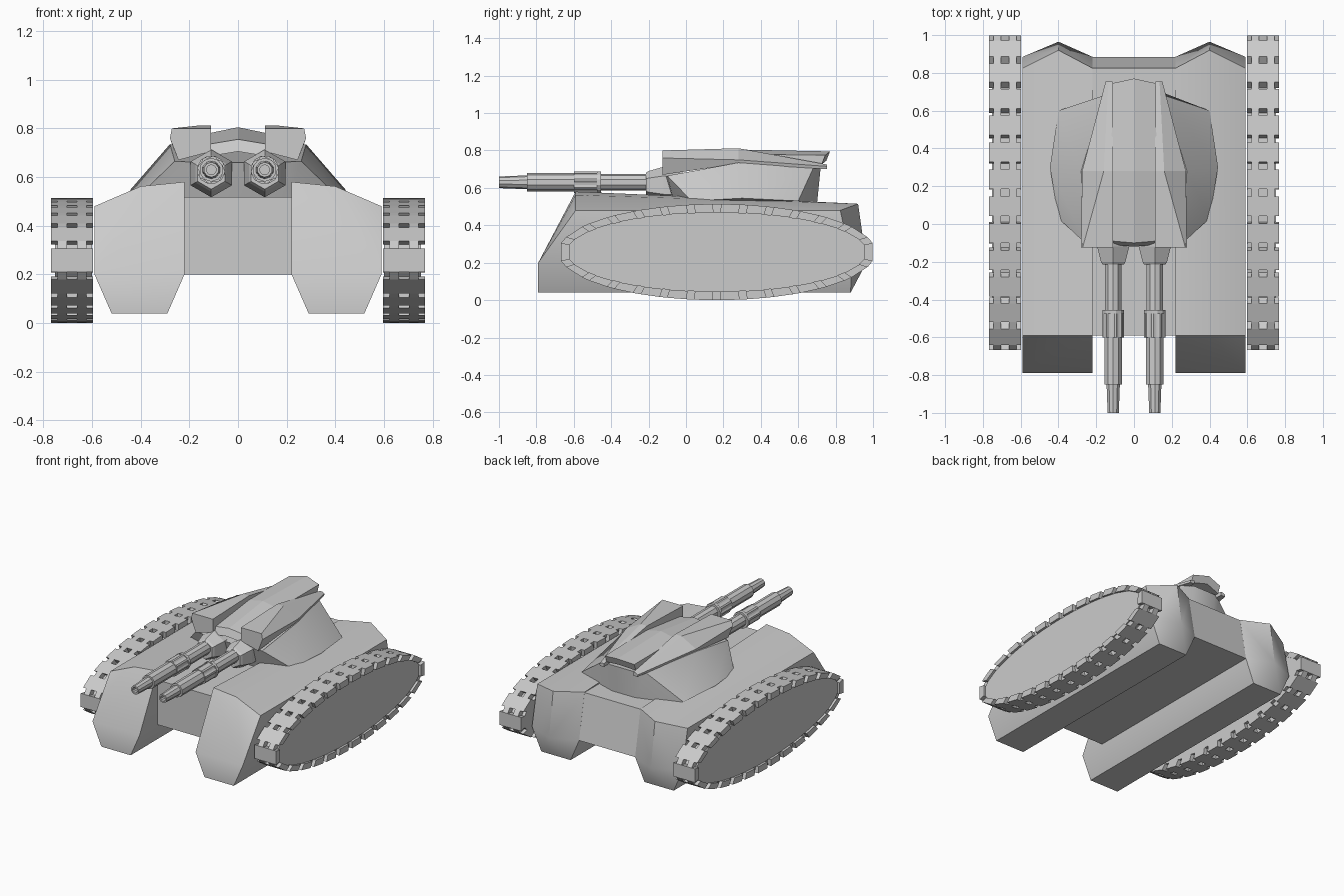
import bpy, bmesh, math

if "Cube" in bpy.data.objects:
    bpy.data.objects.remove(bpy.data.objects["Cube"])


def make(name, verts, faces, mirror=False, smooth=0):
    bm = bmesh.new()
    vs = [bm.verts.new(v) for v in verts]
    for f in faces:
        bm.faces.new([vs[i] for i in f])
    bmesh.ops.recalc_face_normals(bm, faces=bm.faces)
    me = bpy.data.meshes.new(name)
    bm.to_mesh(me)
    bm.free()
    ob = bpy.data.objects.new(name, me)
    bpy.context.collection.objects.link(ob)
    if smooth:
        bpy.ops.object.select_all(action='DESELECT')
        ob.select_set(True)
        bpy.context.view_layer.objects.active = ob
        bpy.ops.object.shade_smooth_by_angle(angle=math.radians(smooth))
    if mirror:
        ob.modifiers.new("Mirror", 'MIRROR')
    return ob


def bridge(k, n):
    """Quad strips joining k rings of n points."""
    return [(r * n + i, r * n + (i + 1) % n, (r + 1) * n + (i + 1) % n, (r + 1) * n + i)
            for r in range(k - 1) for i in range(n)]


def loft(name, rings, **kw):
    n, k = len(rings[0]), len(rings)
    faces = bridge(k, n) + [tuple(range(n)), tuple(range((k - 1) * n, k * n))]
    return make(name, [p for r in rings for p in r], faces, **kw)


def both(half):
    """Complete a half ring with its x-mirrored points."""
    return half + [(-x, y, z) for x, y, z in reversed(half) if x > 1e-6]


def lathe(name, x, z, profile, sides, rib=0.0, **kw):
    """Rings of (y, radius) around a y-parallel axis, optionally ribbed."""
    rings = []
    for y, r in profile:
        ring = []
        for i in range(sides):
            a = 2 * math.pi * (i + 0.5) / sides
            rr = r - (rib if i % 4 > 1 else 0)
            ring.append((x + rr * math.cos(a), y, z + rr * math.sin(a)))
        rings.append(ring)
    return loft(name, rings, mirror=True, **kw)


# Hull centre block
profile = [(-.59, .2), (-.59, .517), (.825, .517), (.885, .2)]
loft("hull_centre", [[(x, y, z) for y, z in profile] for x in (-.225, .225)])

# Side pods with sloped nose and pointed tail
nose = [(.22, -.59, .58), (.40, -.59, .562), (.59, -.59, .48), (.59, -.79, .2),
        (.52, -.79, .04), (.29, -.79, .04), (.22, -.79, .2)]
tail = [(.22, .825, .52), (.40, .92, .515), (.59, .825, .48), (.59, .885, .2),
        (.52, .88, .04), (.29, .88, .04), (.22, .885, .2)]
caps = [(0, 1, 3, 6), (1, 2, 3), (3, 4, 5, 6),
        (7, 8, 14, 13), (8, 9, 10, 14), (14, 10, 11), (14, 11, 12), (14, 12, 13)]
make("hull_pod", nose + tail + [(.40, .965, .2)], bridge(2, 7) + caps, mirror=True, smooth=30)

# Tracks: links spaced evenly along an ellipse
A, B, CY, CZ, T, LINKS = .848, .257, .165, .257, .045, 26
N = 4000
length = [0.0]
for i in range(N):
    t = 2 * math.pi * (i + .5) / N
    length.append(length[-1] + math.hypot(A * math.sin(t), B * math.cos(t)) * 2 * math.pi / N)


def angle_at(s):
    s = s % 1 * length[-1]
    lo, hi = 0, N
    while hi - lo > 1:
        mid = (lo + hi) // 2
        lo, hi = (mid, hi) if length[mid] <= s else (lo, mid)
    return 2 * math.pi * lo / N


def on_track(x, t, inset):
    return (x, CY + (A - inset) * math.cos(t), CZ + (B - inset) * math.sin(t))


verts, faces, core = [], [], []


def block(x0, x1, t0, t1):
    b = len(verts)
    for x in (x0, x1):
        verts.extend([on_track(x, t0, 0), on_track(x, t1, 0), on_track(x, t1, T), on_track(x, t0, T)])
    faces.extend([tuple(b + i for i in f) for f in bridge(2, 4) + [(0, 1, 2, 3), (4, 5, 6, 7)]])


for i in range(LINKS):
    t0, t1, t2 = (angle_at((i + d) / LINKS) for d in (-.36, .36, .64))
    block(.597, .768, t0, t1)
    for x in (.622, .703):
        block(x, x + .04, t1, t2)
    core += [t0, t1]
make("track_links", verts, faces, mirror=True)
loft("track_disc", [[on_track(x, t, T) for t in core] for x in (.60, .752)], mirror=True)

# Turret body
base = both([(.20, -.06, .51), (.40, .03, .53), (.445, .30, .545), (.40, .60, .53), (.09, .70, .51)])
deck = both([(.16, -.11, .66), (.26, -.10, .665), (.28, .28, .735), (.16, .68, .705), (.09, .72, .71)])
loft("turret_body", [base, deck], smooth=25)

# Turret roof panel, slightly ridged, its tail overhanging the rear
rings = []
for y, yc, w, z, zc, th in ((-.09, -.10, .12, .735, .755, .05), (.28, .28, .12, .78, .805, .06),
                            (.745, .77, .115, .775, .795, .05)):
    rings.append([(-w, y, z), (0, yc, zc), (w, y, z),
                  (w, y - .02, z - th), (0, yc - .02, zc - th), (-w, y - .02, z - th)])
loft("turret_roof", rings)

# Armour fins either side of the roof, tapering and dropping to the rear
fin = ((-.125, [(.11, .705), (.11, .80), (.272, .80), (.28, .76), (.245, .67)]),
       (.28, [(.11, .735), (.11, .812), (.16, .812), (.275, .75), (.27, .73)]),
       (.755, [(.115, .70), (.115, .725), (.135, .725), (.15, .715), (.148, .70)]))
loft("turret_fin", [[(x, y, z) for x, z in pts] for y, pts in fin], mirror=True)

# Twin guns: mount, barrel with bore, ribbed collar
lathe("gun_mount", .11, .615, [(-.215, .065), (-.20, .075), (-.12, .098), (-.02, .098)], 6)
lathe("gun_barrel", .11, .63,
      [(-.90, .02), (-1.0, .02), (-1.0, .031), (-.85, .037), (-.85, .049), (-.60, .049),
       (-.60, .045), (-.20, .045)], 10, smooth=25)
lathe("gun_collar", .11, .63, [(-.60, .057), (-.46, .057)], 32, rib=.006)
lathe("collar_ring", .11, .63, [(-.475, .059), (-.455, .059)], 12)
